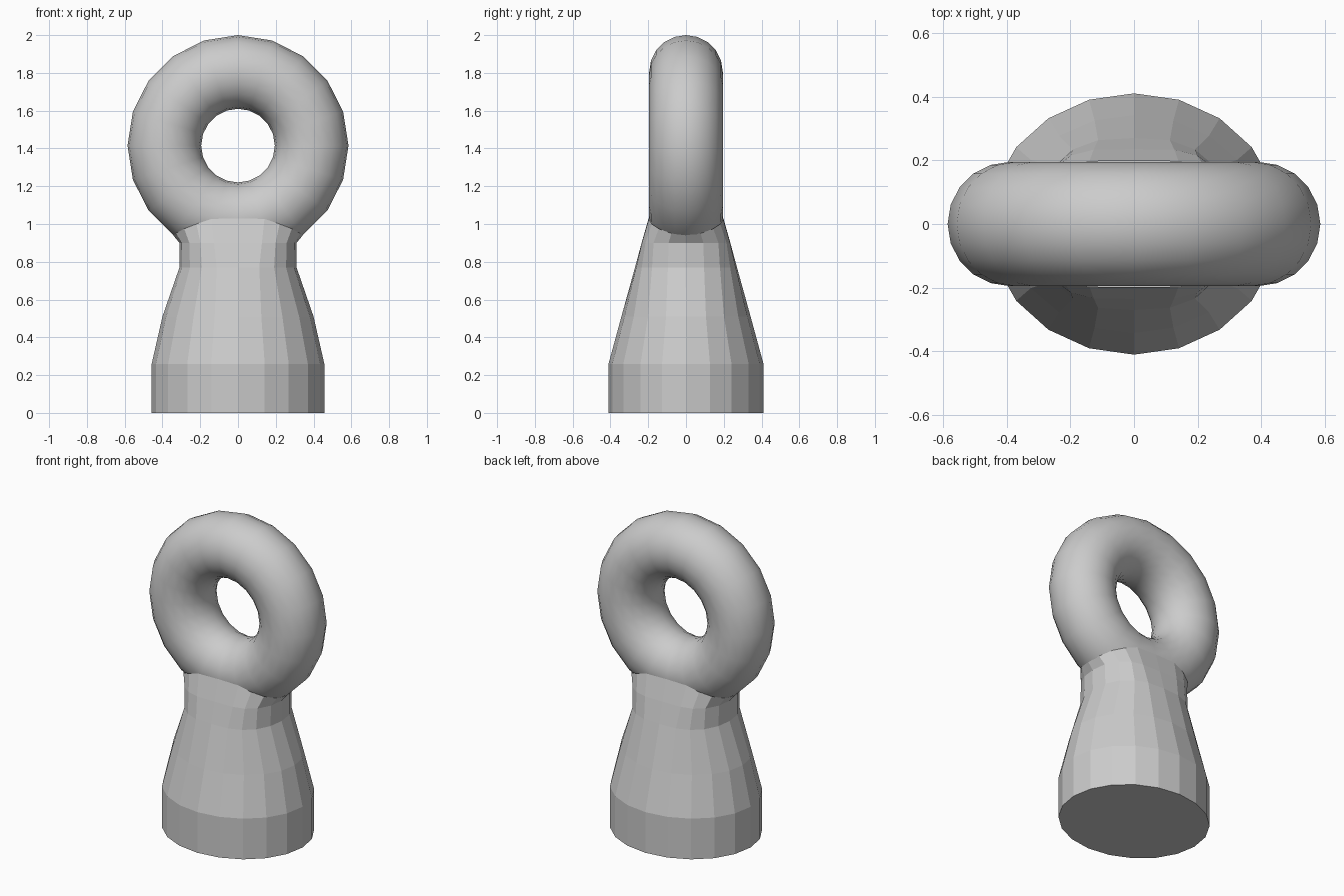
import bpy, bmesh, math

if "Cube" in bpy.data.objects:
    bpy.data.objects.remove(bpy.data.objects["Cube"])

SIDES = 20
CENTRE_Z, MAJOR, MINOR = 1.415, 0.39, 0.195


# Ring: upright torus, smooth, hole facing front
bpy.ops.mesh.primitive_torus_add(
    major_segments=SIDES, minor_segments=20,
    major_radius=MAJOR, minor_radius=MINOR,
    location=(0, 0, CENTRE_Z), rotation=(math.pi / 2, 0, 0))
ring = bpy.context.object
ring.name = "ring"
bpy.ops.object.transform_apply(location=True, rotation=True, scale=True)
bpy.ops.object.shade_smooth()


def ring_depth(x, z):
    """Half thickness of the ring at a front-view position."""
    d = math.hypot(x, z - CENTRE_Z) - MAJOR
    return math.sqrt(max(MINOR ** 2 - d * d, 0))


def ellipse(z, rx, ry):
    return [(rx * math.sin(2 * math.pi * i / SIDES),
             -ry * math.cos(2 * math.pi * i / SIDES), z) for i in range(SIDES)]


# Saddle-shaped top edge following the ring, one quarter from front to side
QUARTER = [(0, 1.03), (0.14, 1.027), (0.22, 1.0), (0.285, 0.975), (0.33, 0.95), (0.343, 0.94)]


def saddle():
    loop = []
    for i in range(SIDES):
        j = i % 10
        x, z = QUARTER[min(j, 10 - j)]
        a = 2 * math.pi * i / SIDES
        y = ring_depth(x, z) + 0.003
        loop.append((math.copysign(x, math.sin(a)), -math.copysign(y, math.cos(a)), z))
    return loop


def blend(a, b, t):
    return [tuple(p + (q - p) * t for p, q in zip(u, v)) for u, v in zip(a, b)]


# Neck loop is partly squared towards the saddle outline
top = saddle()
neck = [(x * 0.31 / 0.343, y * 0.235 / 0.198, 0.90) for x, y, z in top]
waist = blend(ellipse(0.77, 0.31, 0.27),
              [(x * 0.31 / 0.343, y * 0.27 / 0.198, 0.77) for x, y, z in top], 0.55)
loops = [ellipse(0, 0.457, 0.41), ellipse(0.26, 0.457, 0.41),
         ellipse(0.51, 0.40, 0.342), waist, neck, top]

# Pedestal: lofted oval base, flat faces
bm = bmesh.new()
rows = [[bm.verts.new(p) for p in loop] for loop in loops]
for lo, hi in zip(rows, rows[1:]):
    for i in range(SIDES):
        k = (i + 1) % SIDES
        bm.faces.new((lo[i], lo[k], hi[k], hi[i]))
bm.faces.new(rows[0][::-1])
bmesh.ops.recalc_face_normals(bm, faces=bm.faces)
mesh = bpy.data.meshes.new("pedestal")
bm.to_mesh(mesh)
bm.free()
pedestal = bpy.data.objects.new("pedestal", mesh)
bpy.context.collection.objects.link(pedestal)
